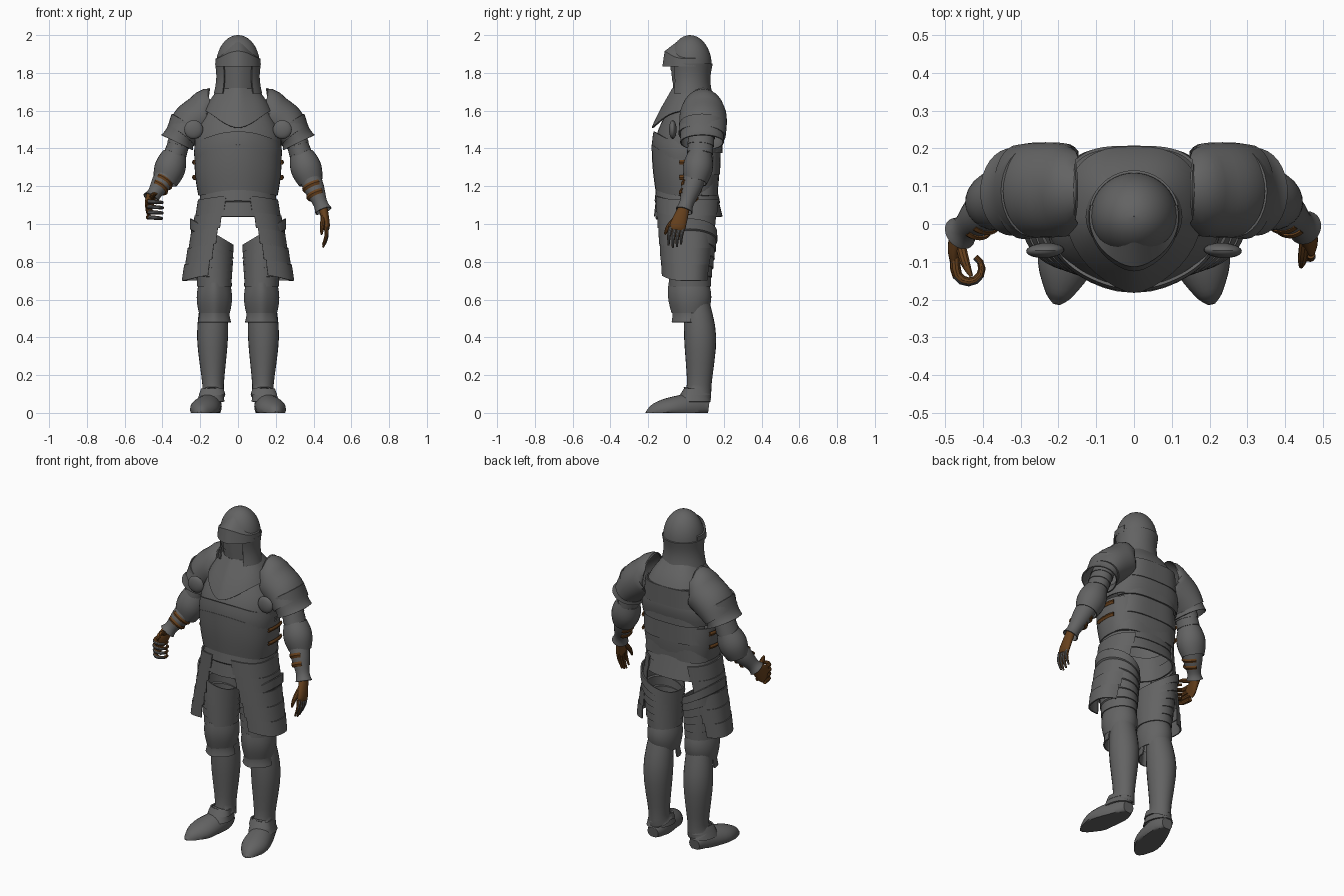
import bpy, bmesh, math
from mathutils import Vector

cube = bpy.data.objects.get("Cube")
if cube:
    bpy.data.objects.remove(cube)


def material(name, rgb):
    m = bpy.data.materials.new(name)
    m.use_nodes = True
    m.diffuse_color = (*rgb, 1)
    bsdf = next(n for n in m.node_tree.nodes if n.type == 'BSDF_PRINCIPLED')
    bsdf.inputs["Base Color"].default_value = (*rgb, 1)
    return m


steel = material("steel", (0.125, 0.125, 0.125))
leather = material("leather", (0.135, 0.052, 0.012))


def finish(name, bm, mat, mirror=False, thick=0.0, outer=None):
    """Turn a bmesh into a finished object; faces looking along outer become steel."""
    bmesh.ops.recalc_face_normals(bm, faces=bm.faces)
    bm.normal_update()
    if outer:
        for f in bm.faces:
            f.material_index = int(f.normal.dot(Vector(outer)) > 0.4)
    me = bpy.data.meshes.new(name)
    bm.to_mesh(me)
    bm.free()
    me.materials.append(mat)
    if outer:
        me.materials.append(steel)
    ob = bpy.data.objects.new(name, me)
    bpy.context.collection.objects.link(ob)
    if mirror:
        ob.modifiers.new("mirror", 'MIRROR').use_mirror_merge = False
    if thick:
        ob.modifiers.new("plate", 'SOLIDIFY').thickness = thick
    bpy.ops.object.select_all(action='DESELECT')
    ob.select_set(True)
    bpy.context.view_layer.objects.active = ob
    bpy.ops.object.convert(target='MESH')
    bpy.ops.object.shade_smooth_by_angle(angle=math.radians(35))


def skin(rings, closed, cap=False):
    """Bridge rows of points with quads."""
    bm = bmesh.new()
    rows = [[bm.verts.new(p) for p in r] for r in rings]
    n = len(rows[0])
    for a, b in zip(rows, rows[1:]):
        for i in range(n if closed else n - 1):
            j = (i + 1) % n
            bm.faces.new((a[i], a[j], b[j], b[i]))
    if cap:
        bm.faces.new(rows[0])
        bm.faces.new(rows[-1][::-1])
    return bm


def angles(span, n):
    closed = span[1] - span[0] >= 360
    count = n if closed else n + 1
    return [math.radians(span[0] + (span[1] - span[0]) * i / n) for i in range(count)], closed


def blend(a, b, t, scale, radii):
    """Ring between a and b, with its last entries, the radii, scaled."""
    r = [p + (q - p) * t for p, q in zip(a, b)]
    return r[:-radii] + [v * scale for v in r[-radii:]]


def lames(a, b, count, flare, radii=3):
    """Overlapping plates between two rings, each flared at its lower edge."""
    return [blend(a, b, (i + end) / count, 1 + flare * end, radii)
            for i in range(count) for end in (0, 1)]


def swell(a, b, amount, radii=3, steps=8):
    """Smooth wall between two rings that bulges (or narrows) halfway."""
    return [blend(a, b, i / steps, 1 + amount * math.sin(math.pi * i / steps), radii)
            for i in range(steps + 1)]


def smooth(points, steps=4):
    """Spline through a few path points and their radii."""
    out, last = [], len(points) - 1
    for i in range(last):
        quad = zip(points[max(i - 1, 0)], points[i], points[i + 1], points[min(i + 2, last)])
        quad = list(quad)
        for t in (s / steps for s in range(steps)):
            out.append([b + t * (c - a + t * (2 * a - 5 * b + 4 * c - d + t * (3 * b - 3 * c + d - a))) / 2
                        for a, b, c, d in quad])
    return out + [list(points[last])]


def shell(name, rings, span=(0, 360), cx=(0, 0), dip=(0, 0), keel=0.0, front=1.0, back=1.0, tilt=0.0,
          mat=steel, mirror=False, thick=0.008, n=40):
    """Upright plate from rings (z, half width, front y, back y); angle zero is the front.
    front and back square off each half, dip lowers the front, keel adds a ridge."""
    angs, closed = angles(span, n)
    y0, rows = 0.02, []
    for i, (z, rx, yf, yb) in enumerate(rings):
        t = i / (len(rings) - 1)
        drop = dip[0] + (dip[1] - dip[0]) * t
        mid = cx[0] + (cx[1] - cx[0]) * t
        row = []
        for a in angs:
            s, c = math.sin(a), math.cos(a)
            power, depth = (front, yf - y0) if c > 0 else (back, yb - y0)
            x = math.copysign(abs(s) ** power, s) * rx
            y = y0 + depth * abs(c) ** power
            f = max(0, c)
            row.append((mid + x, y - keel * f ** 12, z - drop * f ** 3 + tilt * (1 - t) * x))
        rows.append(row)
    finish(name, skin(rows, closed), mat, mirror, thick)


def tube(name, path, span=(0, 360), ref=(0, 1, 0), cap=False, mat=steel, mirror=False,
         thick=0.0, n=24, floor=False, outer=None):
    """Sweep an ellipse along path points (x, y, z, radius along ref, other radius)."""
    angs, closed = angles(span, n)
    pts, rows = [Vector(p[:3]) for p in path], []
    for i, p in enumerate(path):
        d = (pts[min(i + 1, len(pts) - 1)] - pts[max(i - 1, 0)]).normalized()
        u = Vector(ref)
        u = (u - d * u.dot(d)).normalized()
        v = d.cross(u)
        row = [pts[i] + u * p[3] * math.cos(a) + v * p[4] * math.sin(a) for a in angs]
        if floor:
            row = [Vector((q.x, q.y, max(q.z, 0))) for q in row]
        rows.append(row)
    finish(name, skin(rows, closed, cap), mat, mirror, thick, outer)


# Helmet: domed skull, cheek guards, layered face plate, pointed visor
dome = [(math.sin(a), math.cos(a)) for a in (math.pi / 2 * (1 - i / 10) for i in range(11))]
shell("helmet_skull", [(1.84 + .16 * s, .115 * c + .001, .02 - .11 * c, .021 + .115 * c) for s, c in dome],
      thick=.005)
shell("helmet_cheeks", swell((1.85, .113, -.085, .134), (1.69, .12, -.08, .13), -.08), span=(40, 320))
shell("face_plate", lames((1.86, .1, -.078, .1), (1.66, .088, -.052, .09), 4, .04),
      span=(-90, 90), keel=.006)
shell("helmet_visor", [(1.885, .104, -.04, .13), (1.875, .118, -.105, .138), (1.835, .12, -.117, .14)],
      span=(-105, 105), dip=(-.08, 0), keel=.008)

# Torso: gorget, breastplate, belly plates, back lames, fauld, side straps
shell("gorget", swell((1.72, .1, -.06, .125), (1.6, .18, -.17, .205), .04),
      dip=(0, .09), keel=.012, front=1.1, back=.75)
shell("breastplate", swell((1.63, .14, -.07, .16), (1.38, .228, -.158, .185), .16),
      keel=.012, front=.9, back=.7)
shell("upper_belly_plate", swell((1.44, .225, -.16, .18), (1.34, .23, -.167, .18), .02),
      span=(-90, 90), dip=(-.05, -.05), keel=.012, front=.88)
shell("belly_plate", swell((1.36, .23, -.17, .175), (1.15, .21, -.15, .165), .03),
      dip=(-.06, -.03), keel=.012, front=.88, back=.75)
shell("back_plates", lames((1.6, .19, -.1, .207), (1.15, .2, -.1, .16), 4, .05), span=(105, 255), back=.62)
shell("fauld", lames((1.18, .198, -.148, .165), (1.04, .2, -.155, .188), 2, .03),
      dip=(-.02, 0), keel=.01, front=.88, back=.8)
for i, z in enumerate((1.34, 1.26)):
    shell(f"torso_strap_{i}", swell((z, .237, -.17, .185), (z - .026, .236, -.17, .185), .03, steps=4),
          span=(76, 110), front=.88, back=.75, mat=leather, mirror=True, n=10)

# Skirt plates wrapping front to back over each hip
shell("tassets", lames((1.13, .212, -.165, .198), (.7, .192, -.128, .125), 5, .03),
      span=(14, 146), cx=(0, .1), front=.85, back=.85, dip=(-.02, -.03), mirror=True)

# Legs and pointed feet
shell("thigh_plates", lames((.96, .115, -.11, .165), (.67, .088, -.085, .125), 6, .05),
      cx=(.14, .125), tilt=.6, mirror=True)
shell("knee_plates", swell((.69, .082, -.08, .12), (.53, .082, -.065, .115), .14),
      cx=(.125, .125), keel=.012, mirror=True)
shell("knee_flanges", swell((.57, .086, -.07, .11), (.48, .088, -.068, .11), -.08),
      span=(-95, 95), cx=(.125, .125), keel=.008, mirror=True)
tube("greaves", smooth([(.128, .055, .6, .065, .07), (.135, .075, .4, .085, .082),
                        (.132, .07, .15, .065, .057), (.133, .06, .1, .08, .066)]), mirror=True)
shell("ankle_plates", lames((.13, .06, -.01, .125), (.06, .068, -.05, .122), 2, .08),
      cx=(.135, .145), mirror=True)
tube("feet", smooth([(.14, .12, .03, .035, .035), (.145, .05, .035, .06, .068), (.178, -.09, .02, .077, .06),
                     (.198, -.18, 0, .04, .04), (.205, -.212, 0, .01, .01)]),
     ref=(1, 0, 0), cap=True, mirror=True, floor=True)

# Shoulders: cap with a standing neck edge, flared lower plate, upper arm lames, elbow cap
tube("pauldrons", smooth([(.165, .09, 1.585, .1, .137), (.182, .09, 1.58, .115, .106),
                          (.25, .09, 1.53, .118, .1), (.3, .085, 1.47, .117, .08)]),
     mirror=True, thick=.008, n=32)
tube("pauldron_skirts", smooth([(.265, .086, 1.53, .121, .102), (.305, .085, 1.465, .115, .084),
                                (.322, .085, 1.432, .116, .094)]), mirror=True, thick=.006, n=32)
tube("upper_arm_lames", lames((.29, .085, 1.5, .07, .058), (.345, .07, 1.33, .064, .056), 4, .06, radii=2),
     mirror=True)
tube("elbow_plates", swell((.335, .075, 1.37, .064, .064), (.386, .05, 1.22, .06, .064), .28, radii=2),
     mirror=True, thick=.006)

# Round guards in front of the armpits
bm = bmesh.new()
bmesh.ops.create_uvsphere(bm, u_segments=24, v_segments=12, radius=.05)
for v in bm.verts:
    x, y, z = v.co
    v.co = (.235 + x + z * .1, -.07 - z * .4, 1.5 + y)
finish("armpit_discs", bm, steel, mirror=True)


def forearm(side, sign, wrist, inner):
    """Vambrace with flared cuff, and two leather straps on its inner half."""
    a, b = Vector((.37, .055, 1.27)), Vector(wrist)

    def at(t, r):
        p = a.lerp(b, t)
        return (sign * p.x, p.y, p.z, r, r)

    tube(side + "_vambrace", smooth([at(0, .058), at(.4, .054), at(.8, .038), at(1, .046)]), thick=.005)
    for t in (.3, .52):
        r = .064 - t * .018
        tube(f"{side}_forearm_strap", [at(t, r), at(t + .06, r + .003), at(t + .12, r - .004)],
             span=inner, mat=leather, thick=.005)


forearm("left", 1, (.452, -.01, 1.07), (140, 330))
forearm("right", -1, (.46, -.025, 1.135), (30, 220))

# Open left hand, hanging
tube("left_palm", smooth([(.448, -.005, 1.1, .028, .024), (.466, -.04, 1, .042, .02),
                          (.468, -.047, .97, .038, .014)]), cap=True, mat=leather)
for i in range(4):
    y, tip = -.08 + i * .022, .872 + abs(i - 1.3) * .012
    tube(f"left_finger_{i}", smooth([(.467, y, .985, .012, .012), (.468, y - .01, tip + .05, .01, .01),
                                     (.45, y - .012, tip, .005, .005)]),
         cap=True, mat=leather, n=10, outer=(1, 0, 0))
tube("left_thumb", smooth([(.453, -.035, 1.05, .014, .014), (.446, -.09, .99, .013, .013),
                           (.442, -.112, .945, .006, .006)]), cap=True, mat=leather, n=10)

# Gripping right hand, fingers curled inward along an arc
tube("right_palm", smooth([(-.46, -.01, 1.15, .032, .026), (-.472, -.06, 1.1, .048, .02),
                           (-.474, -.09, 1.078, .048, .014)]), ref=(0, 0, 1), cap=True, mat=leather)
for i in range(4):
    z, curl = 1.12 - i * .028, .037 - abs(i - 1) * .002
    path = [(-.474, -.08, z, .0135, .0135)]
    for k in range(9):
        a = math.pi * (1 + k / 6)
        r = .013 - k * .0008
        path.append((-.437 + curl * math.cos(a), -.118 + curl * math.sin(a), z - k * .001, r, r))
    tube(f"right_finger_{i}", path, ref=(0, 0, 1), cap=True, mat=leather, n=10, outer=(0, -1, 0))
tube("right_thumb", smooth([(-.462, -.04, 1.13, .014, .014), (-.447, -.1, 1.155, .013, .013),
                            (-.43, -.138, 1.16, .005, .005)]),
     ref=(0, 0, 1), cap=True, mat=leather, n=10)
